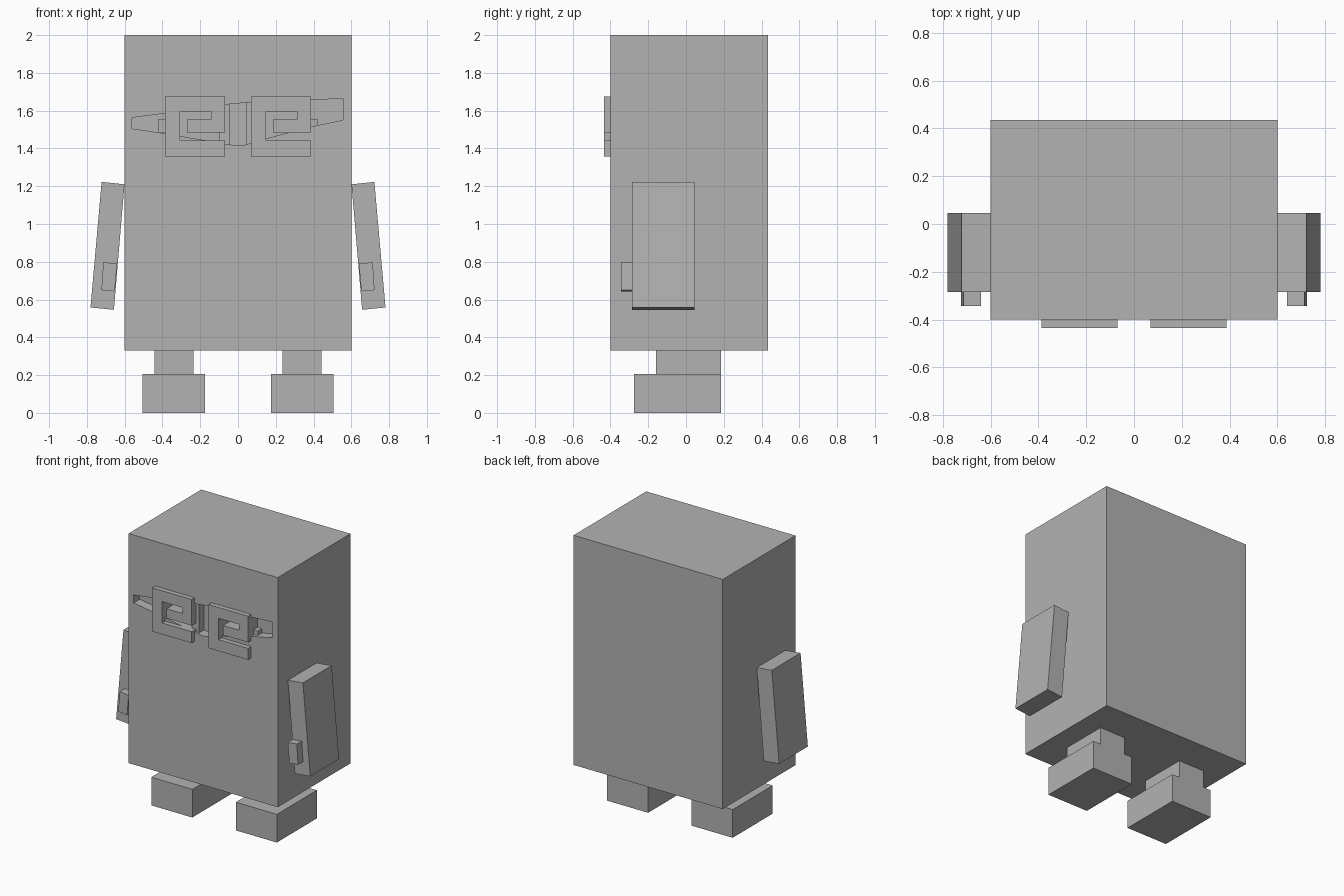
import bpy
import bmesh

default_cube = bpy.data.objects.get("Cube")
if default_cube:
    bpy.data.objects.remove(default_cube, do_unlink=True)

# Single plain grey
grey = bpy.data.materials.new("plain_grey")
grey.use_nodes = True
colour = (0.45, 0.45, 0.45, 1)
grey.diffuse_color = colour
for node in grey.node_tree.nodes:
    if node.type == 'BSDF_PRINCIPLED':
        node.inputs["Base Color"].default_value = colour


def prism(name, outline, front, back):
    """Extrude an (x, z) outline from front to back along y."""
    bm = bmesh.new()
    face = bm.faces.new([bm.verts.new((x, front, z)) for x, z in outline])
    extruded = bmesh.ops.extrude_face_region(bm, geom=[face], use_keep_orig=True)
    moved = [v for v in extruded["geom"] if isinstance(v, bmesh.types.BMVert)]
    bmesh.ops.translate(bm, verts=moved, vec=(0, back - front, 0))
    bmesh.ops.recalc_face_normals(bm, faces=bm.faces)
    mesh = bpy.data.meshes.new(name)
    bm.to_mesh(mesh)
    bm.free()
    mesh.materials.append(grey)
    obj = bpy.data.objects.new(name, mesh)
    bpy.context.collection.objects.link(obj)
    return obj


def box(name, x0, x1, front, back, z0, z1):
    return prism(name, [(x0, z0), (x1, z0), (x1, z1), (x0, z1)], front, back)


# Body with a shallow lopsided slot across the face
FACE, SLOT = -0.40, -0.33
body = box("body", -0.6, 0.6, FACE, 0.435, 0.33, 2.0)
slot_outline = [
    (-0.56, 1.505), (-0.39, 1.48), (-0.04, 1.42), (0, 1.415), (0.04, 1.42),
    (0.14, 1.45), (0.385, 1.515), (0.555, 1.55), (0.555, 1.665),
    (0.385, 1.655), (0.04, 1.642), (-0.07, 1.632), (-0.39, 1.585), (-0.56, 1.563),
]
cutter = prism("slot_cutter", slot_outline, FACE - 0.1, SLOT)
cutter.hide_render = True
cut = body.modifiers.new("slot", 'BOOLEAN')
cut.operation = 'DIFFERENCE'
cut.solver = 'EXACT'
cut.object = cutter
bpy.context.view_layer.objects.active = body
bpy.ops.object.modifier_apply(modifier=cut.name)
bpy.data.objects.remove(cutter, do_unlink=True)

# Square spiral eyes, both winding the same way
spiral = [
    (-0.386, 1.675), (-0.069, 1.675), (-0.069, 1.485), (-0.27, 1.485),
    (-0.27, 1.554), (-0.143, 1.554), (-0.143, 1.596), (-0.307, 1.596),
    (-0.307, 1.441), (-0.069, 1.441), (-0.069, 1.358), (-0.386, 1.358),
]
for side, shift in (("right", 0), ("left", 0.455)):
    prism(side + "_spiral_eye", [(x + shift, z) for x, z in spiral], -0.435, SLOT + 0.01)

# Mirrored parts
arm = [(0.601, 1.21), (0.722, 1.223), (0.781, 0.558), (0.657, 0.546)]
thumb = [(0.64, 0.79), (0.713, 0.798), (0.723, 0.65), (0.653, 0.643)]
for side, s in (("right", -1), ("left", 1)):
    prism(side + "_arm", [(s * x, z) for x, z in arm], -0.285, 0.045)
    prism(side + "_thumb", [(s * x, z) for x, z in thumb], -0.343, -0.275)
    box(side + "_leg", s * 0.235, s * 0.443, -0.16, 0.185, 0.19, 0.34)
    box(side + "_foot", s * 0.175, s * 0.505, -0.275, 0.185, 0, 0.205)
    # Small blocks inside the slot, beside each eye
    box(side + "_outer_eye_block", s * 0.31, s * 0.423, -0.375, SLOT + 0.01, 1.485, 1.554)
    box(side + "_inner_eye_block", s * 0.043, s * 0.1, -0.385, SLOT + 0.01, 1.41, 1.65)
